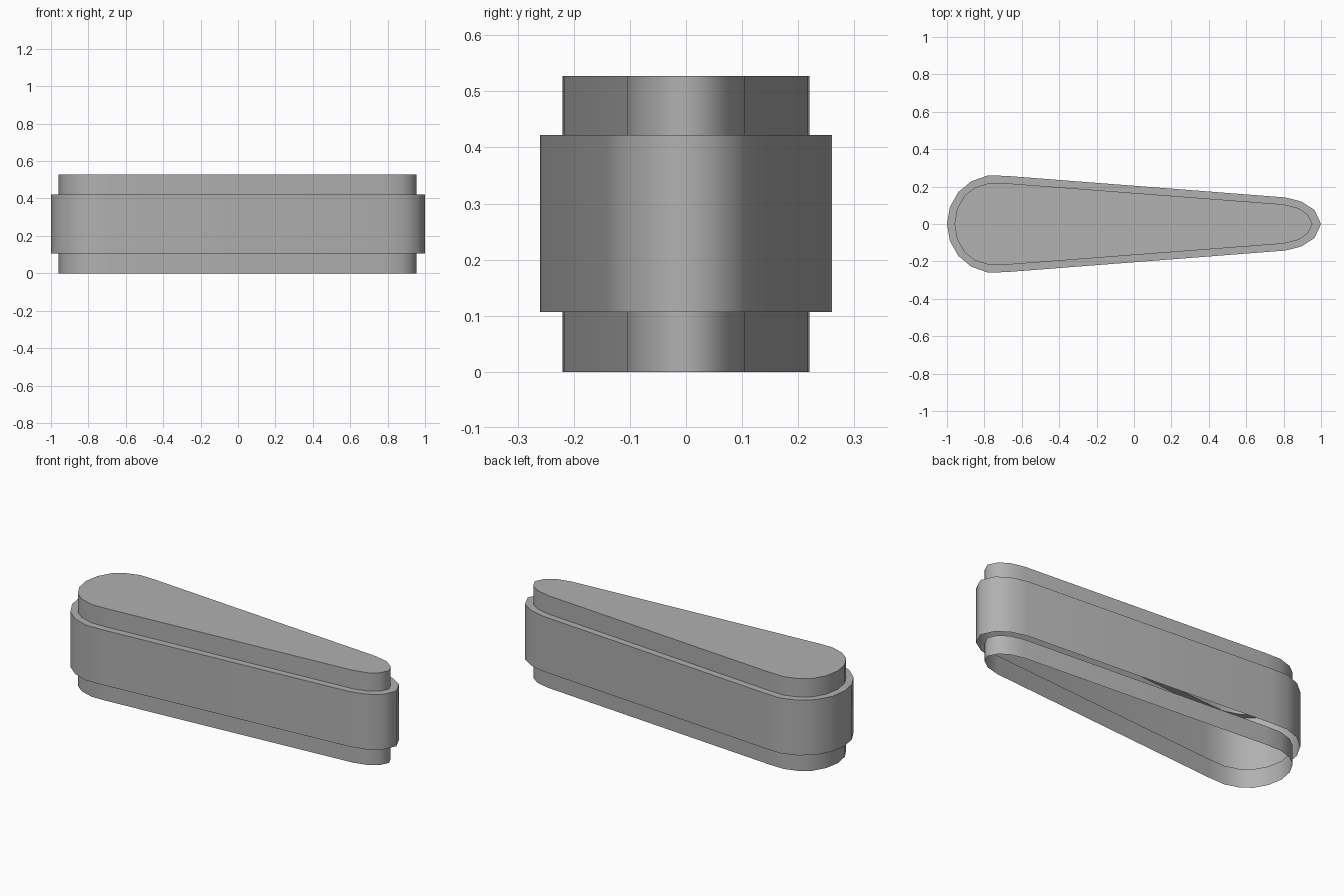
import bpy, bmesh

if "Cube" in bpy.data.objects:
    bpy.data.objects.remove(bpy.data.objects["Cube"])

# Half outlines of the teardrop, from the wide end to the narrow tip
OUTER = [(-1, 0), (-.985, .09), (-.94, .17), (-.87, .228), (-.78, .26), (-.68, .257),
         (.81, .142), (.895, .12), (.965, .075), (1, 0)]
INNER = [(-.96, 0), (-.945, .083), (-.905, .153), (-.85, .195), (-.77, .22), (-.67, .217),
         (.80, .105), (.88, .085), (.93, .05), (.955, 0)]

grey = bpy.data.materials.new("mid_grey")
grey.diffuse_color = (.44, .44, .44, 1)
grey.use_nodes = True
grey.node_tree.nodes["Principled BSDF"].inputs["Base Color"].default_value = grey.diffuse_color


def full_loop(half):
    """Mirror a half outline into a closed counter-clockwise loop."""
    return [(x, -y) for x, y in half] + half[-2:0:-1]


def shell(name, levels, cap_top=False):
    """Open-bottomed skin through stacked (outline, z) levels."""
    bm = bmesh.new()
    rings = [[bm.verts.new((x, y, z)) for x, y in full_loop(half)] for half, z in levels]
    n = len(rings[0])
    for low, high in zip(rings, rings[1:]):
        for i in range(n):
            j = (i + 1) % n
            bm.faces.new((low[i], low[j], high[j], high[i]))
    if cap_top:
        bm.faces.new(rings[-1])
    mesh = bpy.data.meshes.new(name)
    bm.to_mesh(mesh)
    bm.free()
    mesh.materials.append(grey)
    obj = bpy.data.objects.new(name, mesh)
    bpy.context.collection.objects.link(obj)
    bpy.ops.object.select_all(action='DESELECT')
    obj.select_set(True)
    bpy.context.view_layer.objects.active = obj
    bpy.ops.object.shade_smooth_by_angle(angle=1.2)


# Wide middle wall, ledge, narrower raised top with lid
shell("upper_cover", [(OUTER, .107), (OUTER, .422), (INNER, .422), (INNER, .527)], cap_top=True)

# Open skirt band standing on the floor
shell("base_band", [(INNER, 0), (INNER, .107)])
